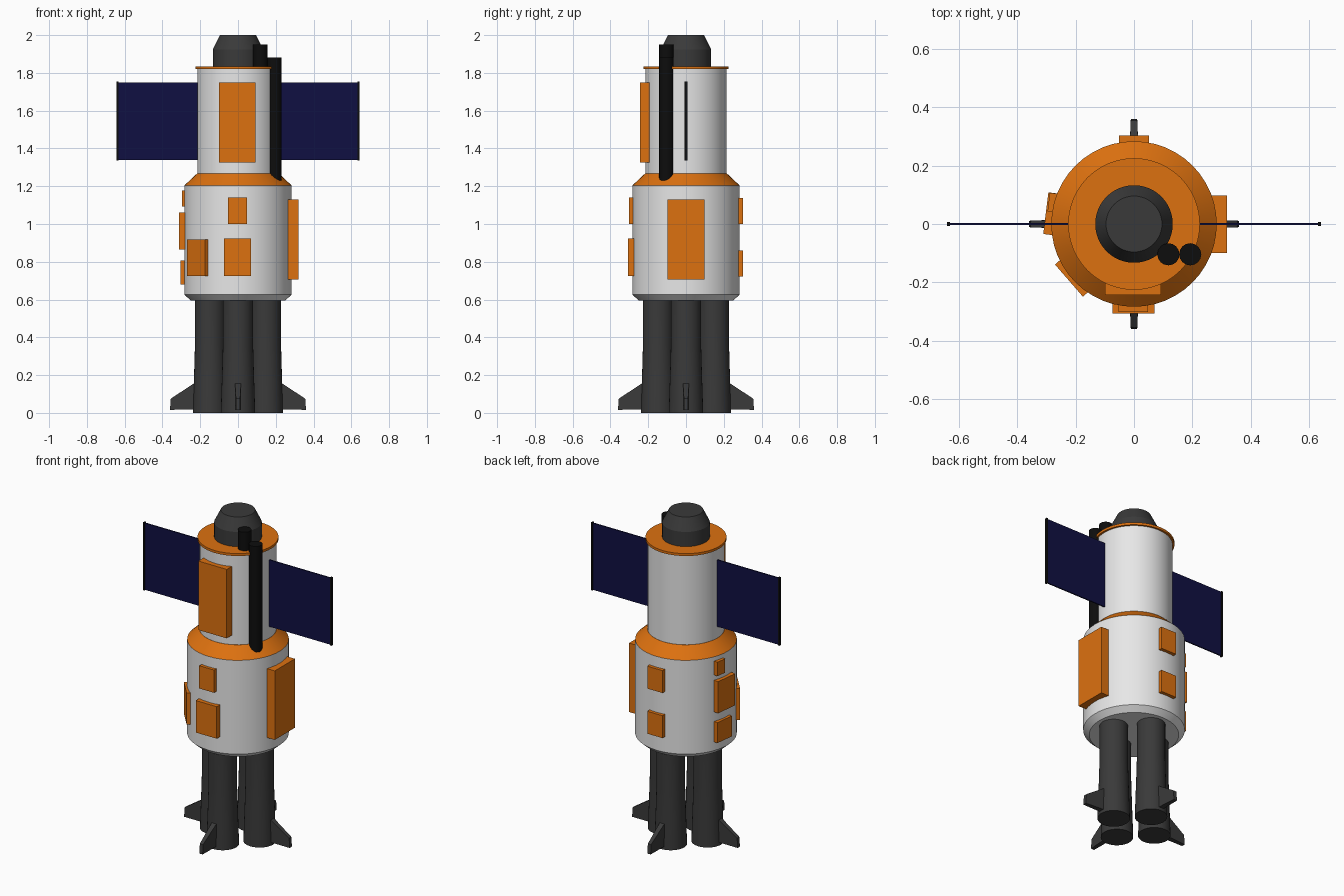
import bpy, bmesh, math
from mathutils import Matrix, Vector

if "Cube" in bpy.data.objects:
    bpy.data.objects.remove(bpy.data.objects["Cube"])


def material(name, rgb):
    m = bpy.data.materials.new(name)
    m.diffuse_color = (*rgb, 1)
    m.use_nodes = True
    m.node_tree.nodes["Principled BSDF"].inputs["Base Color"].default_value = m.diffuse_color
    return m


WHITE = material("white", (0.8, 0.8, 0.8))
ORANGE = material("orange", (0.72, 0.165, 0.005))
GREY = material("dark grey", (0.042, 0.042, 0.042))
BLACK = material("black", (0.004, 0.004, 0.004))
NAVY = material("navy blue", (0.005, 0.005, 0.055))


def finish(bm, name, mat, smooth=False):
    bmesh.ops.recalc_face_normals(bm, faces=bm.faces)
    me = bpy.data.meshes.new(name)
    bm.to_mesh(me)
    bm.free()
    ob = bpy.data.objects.new(name, me)
    bpy.context.collection.objects.link(ob)
    me.materials.append(mat)
    if smooth:
        bpy.ops.object.select_all(action='DESELECT')
        ob.select_set(True)
        bpy.context.view_layer.objects.active = ob
        bpy.ops.object.shade_smooth_by_angle(angle=math.radians(25))
    return ob


def lathe(name, mat, profile, at=(0, 0), n=48):
    """Closed solid of revolution from (radius, z) points, bottom to top."""
    bm = bmesh.new()
    rings = []
    for r, z in profile:
        rings.append([bm.verts.new((at[0] + r * math.cos(2 * math.pi * i / n),
                                    at[1] + r * math.sin(2 * math.pi * i / n), z))
                      for i in range(n)])
    for a, b in zip(rings, rings[1:]):
        for i in range(n):
            j = (i + 1) % n
            bm.faces.new((a[i], a[j], b[j], b[i]))
    bm.faces.new(rings[0])
    bm.faces.new(rings[-1])
    return finish(bm, name, mat, True)


def box(name, mat, near, far, s0, s1, z0, z1, azimuth=0):
    """Box reaching radially from near to far, s0..s1 sideways, turned about z."""
    bm = bmesh.new()
    bmesh.ops.create_cube(bm, size=1)
    size = Vector((far - near, s1 - s0, z1 - z0))
    mid = Vector((far + near, s1 + s0, z1 + z0)) / 2
    bm.transform(Matrix.Rotation(math.radians(azimuth), 4, 'Z')
                 @ Matrix.Translation(mid) @ Matrix.Diagonal((*size, 1)))
    return finish(bm, name, mat)


# Hull
lathe("lower_hull", WHITE, [(0.25, 0.595), (0.284, 0.626), (0.284, 1.204)])
lathe("shoulder_cone", ORANGE, [(0.284, 1.204), (0.216, 1.268)])
lathe("upper_hull", WHITE, [(0.215, 1.25), (0.215, 1.825)])
lathe("top_flange", ORANGE, [(0.226, 1.82), (0.226, 1.835)])
lathe("top_hatch", GREY, [(0.133, 1.83), (0.133, 1.925), (0.096, 2.0)])

# Four flared boosters, each with a tapered fin
for k in range(4):
    a = k * math.pi / 2
    c = (0.148 * math.cos(a), 0.148 * math.sin(a))
    lathe(f"booster_{k + 1}", GREY, [(0.091, 0), (0.088, 0.1), (0.084, 0.22),
                                     (0.08, 0.36), (0.08, 0.61)], c, 32)
    bm = bmesh.new()
    outline = [(0.2, 0.02, 0.018), (0.36, 0.016, 0.011), (0.356, 0.075, 0.011),
               (0.228, 0.16, 0.016), (0.2, 0.165, 0.018)]
    sides = [[bm.verts.new((x, s * t, z)) for x, z, t in outline] for s in (-1, 1)]
    for f in sides:
        bm.faces.new(f)
    for i in range(5):
        j = (i + 1) % 5
        bm.faces.new((sides[0][i], sides[0][j], sides[1][j], sides[1][i]))
    bm.transform(Matrix.Rotation(a, 4, 'Z'))
    finish(bm, f"fin_{k + 1}", GREY)

# Equipment boxes: azimuth, near, far, side from, side to, bottom, top
boxes = {
    "front_upper_box": (270, 0.19, 0.243, -0.1, 0.093, 1.325, 1.75),
    "front_small_box": (270, 0.26, 0.302, -0.053, 0.048, 1.0, 1.14),
    "front_lower_box": (270, 0.26, 0.307, -0.073, 0.07, 0.725, 0.922),
    "front_left_box": (221, 0.255, 0.296, -0.073, 0.073, 0.725, 0.918),
    "right_large_box": (0, 0.26, 0.32, -0.099, 0.097, 0.705, 1.13),
    "left_middle_box": (173, 0.255, 0.305, -0.072, 0.072, 0.865, 1.06),
    "left_top_box": (173, 0.255, 0.3, -0.071, -0.006, 1.092, 1.178),
    "left_lower_box": (173, 0.255, 0.3, -0.071, 0.05, 0.68, 0.806),
    "back_upper_box": (90, 0.26, 0.303, -0.052, 0.052, 1.0, 1.138),
    "back_lower_box": (90, 0.26, 0.303, -0.052, 0.052, 0.722, 0.86),
}
for name, (az, *dims) in boxes.items():
    box(name, ORANGE, *dims, az)

# Two dark pipes beside the hatch
lathe("short_pipe", BLACK, [(0.038, 1.7), (0.038, 1.95)], (0.118, -0.104), 16)
lathe("long_pipe", BLACK, [(0.038, 1.18), (0.038, 1.882)], (0.193, -0.104), 16)

# Solar wings with dark end rails
for side, az in (("right", 0), ("left", 180)):
    box(f"{side}_solar_wing", NAVY, 0.2, 0.634, -0.004, 0.004, 1.339, 1.75, az)
    box(f"{side}_wing_rail", BLACK, 0.632, 0.642, -0.007, 0.007, 1.335, 1.754, az)
